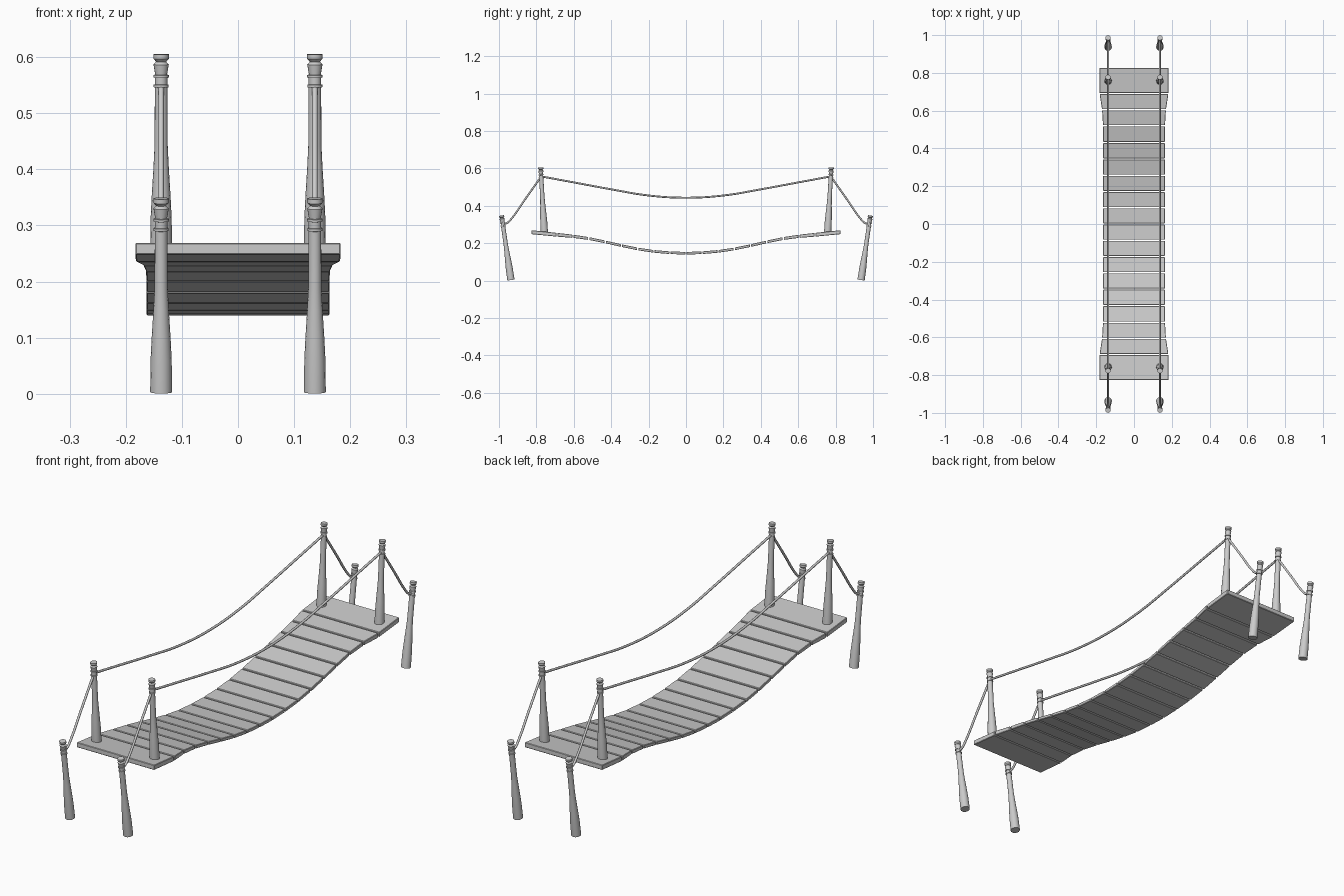
import bpy, bmesh, math
from mathutils import Vector

if "Cube" in bpy.data.objects:
    bpy.data.objects.remove(bpy.data.objects["Cube"])

POST_X = 0.137


def add_mesh(name, bm):
    bmesh.ops.recalc_face_normals(bm, faces=bm.faces)
    me = bpy.data.meshes.new(name)
    bm.to_mesh(me)
    bm.free()
    ob = bpy.data.objects.new(name, me)
    bpy.context.collection.objects.link(ob)
    return ob


def smooth(ob, deg=35):
    bpy.ops.object.select_all(action='DESELECT')
    ob.select_set(True)
    bpy.context.view_layer.objects.active = ob
    bpy.ops.object.shade_smooth_by_angle(angle=math.radians(deg))


# turned post: (radius, distance below the top)
PROFILE = [(0.0137, 0), (0.0137, 0.008), (0.009, 0.013), (0.0137, 0.018),
           (0.0105, 0.036), (0.0137, 0.0365), (0.0137, 0.041), (0.011, 0.0415),
           (0.011, 0.053), (0.0135, 0.0535), (0.0135, 0.058), (0.0112, 0.0585),
           (0.0117, 0.16), (0.0137, 0.20), (0.0168, 0.25), (0.0188, 0.29),
           (0.0195, 0.349)]


def post(name, x, base, top, sides=16):
    b, t = Vector((x, *base)), Vector((x, *top))
    axis = (b - t).normalized()
    scale = (b - t).length / PROFILE[-1][1]
    u = Vector((1, 0, 0))
    v = axis.cross(u)
    bm = bmesh.new()
    rings = []
    for r, h in PROFILE:
        c = t + axis * h * scale
        rings.append([bm.verts.new(c + (u * math.cos(a) + v * math.sin(a)) * r)
                      for a in (2 * math.pi * i / sides for i in range(sides))])
    for p, q in zip(rings, rings[1:]):
        for i in range(sides):
            j = (i + 1) % sides
            bm.faces.new((p[i], p[j], q[j], q[i]))
    bm.faces.new(rings[0])
    bm.faces.new(rings[-1])
    smooth(add_mesh(name, bm))


for sx, side in ((-1, "left"), (1, "right")):
    for sy, end in ((-1, "front"), (1, "back")):
        post(f"{end}_{side}_anchor_post", sx * POST_X, (sy * 0.936, 0.003), (sy * 0.986, 0.348))
        post(f"{end}_{side}_deck_post", sx * POST_X, (sy * 0.757, 0.252), (sy * 0.777, 0.605))

# deck stations: y, centre z, half width, thickness
DECK = [(0, 0.146, 0.163, 0.014), (0.086, 0.149, 0.163, 0.014), (0.172, 0.156, 0.163, 0.014),
        (0.258, 0.169, 0.163, 0.014), (0.345, 0.187, 0.163, 0.014), (0.432, 0.207, 0.163, 0.014),
        (0.52, 0.225, 0.164, 0.015), (0.605, 0.237, 0.169, 0.017), (0.69, 0.245, 0.182, 0.02),
        (0.829, 0.259, 0.183, 0.021)]


def plank(name, a, b, s, gap=0.003):
    bm = bmesh.new()
    length = b[0] - a[0]
    ends = []
    for f in (gap / length, 1 - gap / length):
        y, z, w, t = (p + (q - p) * f for p, q in zip(a, b))
        ends.append([bm.verts.new((dx * w, s * y, z + dz * t / 2))
                     for dx, dz in ((-1, -1), (1, -1), (1, 1), (-1, 1))])
    p, q = ends
    bm.faces.new(p)
    bm.faces.new(q)
    for i in range(4):
        j = (i + 1) % 4
        bm.faces.new((p[i], p[j], q[j], q[i]))
    ob = add_mesh(name, bm)
    mod = ob.modifiers.new("worn_edges", 'BEVEL')
    mod.width = 0.002
    mod.segments = 1


for s, end in ((-1, "front"), (1, "back")):
    for i, (a, b) in enumerate(zip(DECK, DECK[1:])):
        last = i == len(DECK) - 2
        plank(f"{end}_landing" if last else f"{end}_plank_{i + 1}", a, b, s)

# hand ropes sagging between posts and down to the anchors
HALF = [(0, 0.443), (0.2, 0.455), (0.4, 0.488), (0.6, 0.525), (0.774, 0.557),
        (0.86, 0.435), (0.93, 0.335), (0.955, 0.309), (0.979, 0.302)]
PATH = [(-y, z) for y, z in reversed(HALF[1:])] + HALF

for sx, side in ((-1, "left"), (1, "right")):
    cu = bpy.data.curves.new(f"{side}_rope", 'CURVE')
    cu.dimensions = '3D'
    cu.bevel_depth = 0.005
    cu.bevel_resolution = 2
    cu.resolution_u = 6
    cu.use_fill_caps = True
    sp = cu.splines.new('BEZIER')
    sp.bezier_points.add(len(PATH) - 1)
    for bp, (y, z) in zip(sp.bezier_points, PATH):
        bp.co = (sx * POST_X, y, z)
        kind = 'VECTOR' if abs(abs(y) - 0.774) < 0.001 else 'AUTO'
        bp.handle_left_type = bp.handle_right_type = kind
    ob = bpy.data.objects.new(f"{side}_rope", cu)
    bpy.context.collection.objects.link(ob)
